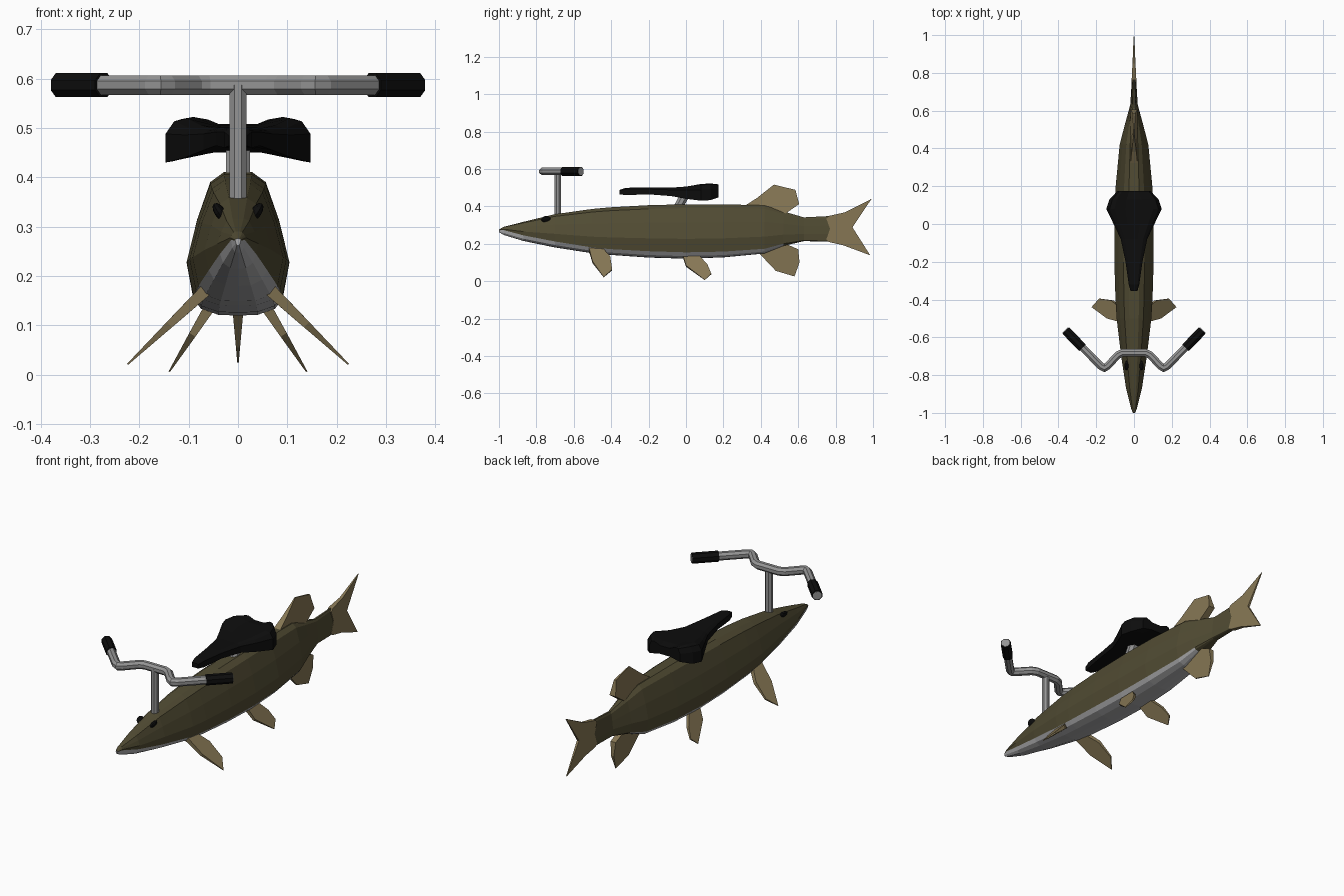
import bpy, bmesh, math
from mathutils import Vector

if "Cube" in bpy.data.objects:
    bpy.data.objects.remove(bpy.data.objects["Cube"])


def material(name, rgb):
    m = bpy.data.materials.new(name)
    m.diffuse_color = (*rgb, 1)
    m.use_nodes = True
    m.node_tree.nodes["Principled BSDF"].inputs["Base Color"].default_value = m.diffuse_color
    return m


OLIVE = material("olive_skin", (0.082, 0.071, 0.033))
BELLY = material("pale_belly", (0.42, 0.42, 0.43))
TAN = material("tan_fin", (0.24, 0.185, 0.09))
METAL = material("grey_metal", (0.30, 0.30, 0.30))
BLACK = material("black_rubber", (0.004, 0.004, 0.004))


def make(name, verts, faces, mats, pick=None):
    mesh = bpy.data.meshes.new(name)
    mesh.from_pydata(verts, [], faces)
    for m in mats:
        mesh.materials.append(m)
    if pick:
        for p in mesh.polygons:
            p.material_index = pick(p)
    bm = bmesh.new()
    bm.from_mesh(mesh)
    bmesh.ops.recalc_face_normals(bm, faces=bm.faces)
    bm.to_mesh(mesh)
    bm.free()
    ob = bpy.data.objects.new(name, mesh)
    bpy.context.collection.objects.link(ob)
    return ob


def loft(name, rings, mats, pick=None):
    """Skin a list of equal closed rings and cap both ends."""
    n = len(rings[0])
    verts = [v for r in rings for v in r]
    faces = [(k * n + i, k * n + (i + 1) % n, (k + 1) * n + (i + 1) % n, (k + 1) * n + i)
             for k in range(len(rings) - 1) for i in range(n)]
    faces += [tuple(range(n)), tuple(range(len(verts) - n, len(verts)))]
    return make(name, verts, faces, mats, pick)


def tube(name, path, radius, mat, sides=8):
    """Sweep a round section along a path with mitred bends."""
    pts = [Vector(p) for p in path]
    rings = []
    for i, p in enumerate(pts):
        a = (p - pts[i - 1]).normalized() if i else None
        b = (pts[i + 1] - p).normalized() if i < len(pts) - 1 else None
        t = ((a or b) + (b or a)).normalized()
        up = Vector((0, 0, 1)) if abs(t.z) < 0.9 else Vector((0, 1, 0))
        side = t.cross(up).normalized()
        up = side.cross(t)
        miter = 1 / max(0.5, t.dot(b or a))
        rings.append([p + radius * (side * miter * math.cos(w) + up * math.sin(w))
                      for w in [2 * math.pi * (k + 0.5) / sides for k in range(sides)]])
    return loft(name, rings, [mat])


def fin(name, outline, origin, span, root_thick):
    """Flat blade: outline of (y, distance along span), thinning to the tip."""
    span = Vector(span).normalized()
    normal = span.cross(Vector((0, 1, 0))).normalized()
    far = max(d for _, d in outline)
    n = len(outline)
    verts = []
    for s in (-1, 1):
        for y, d in outline:
            t = root_thick * max(0, 1 - max(d, 0) / far) + 0.0015
            verts.append(Vector(origin) + Vector((0, y, 0)) + span * d + normal * s * t)
    faces = [tuple(range(n)), tuple(range(n, 2 * n))]
    faces += [(i, (i + 1) % n, n + (i + 1) % n, n + i) for i in range(n)]
    return make(name, verts, faces, [TAN])


# Fish body: y, bottom z, belly line z, top z, half width
stations = [(-1.0, .262, .272, .276, .006), (-.975, .247, .273, .290, .016),
            (-.87, .215, .245, .317, .042), (-.70, .180, .212, .358, .068),
            (-.50, .149, .180, .386, .092), (-.40, .140, .171, .395, .098),
            (-.20, .126, .160, .406, .104), (0, .120, .154, .411, .104),
            (.20, .127, .158, .411, .097), (.42, .148, .173, .405, .076),
            (.52, .188, .200, .373, .050), (.63, .214, .218, .341, .020),
            (.77, .211, .214, .348, .011)]
rings = []
for y, lo, mid, hi, w in stations:
    b, h = mid - lo, hi - mid
    half = [(.38, lo + .04 * b), (.72, lo + .4 * b), (.87, mid), (1, mid + .28 * h),
            (.80, mid + .62 * h), (.54, mid + .92 * h), (.27, hi)]
    rings.append([(0, y, lo)] + [(u * w, y, z) for u, z in half]
                 + [(-u * w, y, z) for u, z in reversed(half)])
BELLY_STRIPS = (0, 1, 2, 12, 13, 14)
loft("fish_body", rings, [OLIVE, BELLY],
     lambda p: int(p.index % 15 in BELLY_STRIPS and p.center.y < .52))

# Tail fin with a curved root and a fork
tail = [(.75, .222), (.765, .209), (.84, .192), (.985, .138), (.89, .288), (.992, .440),
        (.85, .368), (.765, .349), (.75, .335), (.77, .28)]
n = len(tail)
verts = [(s * max(.002, .013 - .05 * (y - .75)), y, z) for s in (-1, 1) for y, z in tail]
make("tail_fin", verts, [tuple(range(n)), tuple(range(n, 2 * n))]
     + [(i, (i + 1) % n, n + (i + 1) % n, n + i) for i in range(n)], [TAN])

# Fins on the centre line
fin("dorsal_fin", [(.31, 0), (.38, .045), (.47, .116), (.585, .088), (.605, .012),
                   (.53, -.04), (.40, -.03)], (0, 0, .40), (0, 0, 1), .018)
fin("anal_fin", [(.39, .03), (.48, .125), (.58, .155), (.607, .08), (.60, .01),
                 (.51, -.03), (.43, 0)], (0, 0, .18), (0, 0, -1), .014)

# Paired fins and eyes
for side, tag in ((1, "right"), (-1, "left")):
    fin("pectoral_fin_" + tag,
        [(-.52, -.01), (-.50, .095), (-.44, .212), (-.395, .155), (-.405, .06), (-.45, -.01)],
        (side * .070, 0, .167), (side * .155, 0, -.147), .011)
    fin("pelvic_fin_" + tag,
        [(-.02, -.01), (.00, .065), (.10, .153), (.135, .115), (.115, .06), (.06, -.01)],
        (side * .058, 0, .136), (side * .082, 0, -.131), .010)
    bpy.ops.mesh.primitive_uv_sphere_add(segments=10, ring_count=6, radius=1,
                                         location=(side * .036, -.748, .329))
    eye = bpy.context.object
    eye.name = "eye_" + tag
    eye.scale = (.011, .027, .022)
    eye.rotation_euler = (0, side * .6, side * .15)
    eye.data.materials.append(BLACK)

# Saddle: y, half width, rim bottom z, middle bottom z, rim top z, ridge z
saddle = [(-.355, .018, .464, .464, .484, .488), (-.32, .028, .460, .462, .492, .499),
          (-.20, .045, .464, .464, .492, .501), (-.08, .070, .455, .460, .488, .500),
          (0, .108, .440, .452, .486, .502), (.08, .147, .430, .450, .488, .506),
          (.13, .130, .433, .455, .492, .508), (.175, .088, .448, .460, .490, .503)]
rings = []
for y, w, lo, mlo, rim, top in saddle:
    lift = .018 * max(0, min(1, (y + .03) / .12))
    half = [(.35, mlo), (1, lo), (1, rim), (.88, rim + .5 * (top - rim) + lift),
            (.70, top + lift * .8), (.30, top)]
    rings.append([(u * w, y, z) for u, z in half] + [(-u * w, y, z) for u, z in reversed(half)])
loft("saddle", rings, [BLACK])
tube("saddle_post", [(0, -.045, .39), (0, 0, .47)], .026, METAL)

# Handlebar, stem and grips
bar_z = .587
half = [(.06, -.682), (.085, -.693), (.140, -.752), (.157, -.762), (.176, -.752), (.364, -.562)]
path = [(-x, y, bar_z) for x, y in reversed(half)] + [(x, y, bar_z) for x, y in half]
tube("handlebar", path, .0215, METAL)
tube("handlebar_stem", [(0, -.685, .33), (0, -.685, bar_z)], .019, METAL)
for side, tag in ((1, "right"), (-1, "left")):
    tube("grip_" + tag, [(side * .272, -.655, bar_z), (side * .362, -.564, bar_z)], .0265, BLACK)
